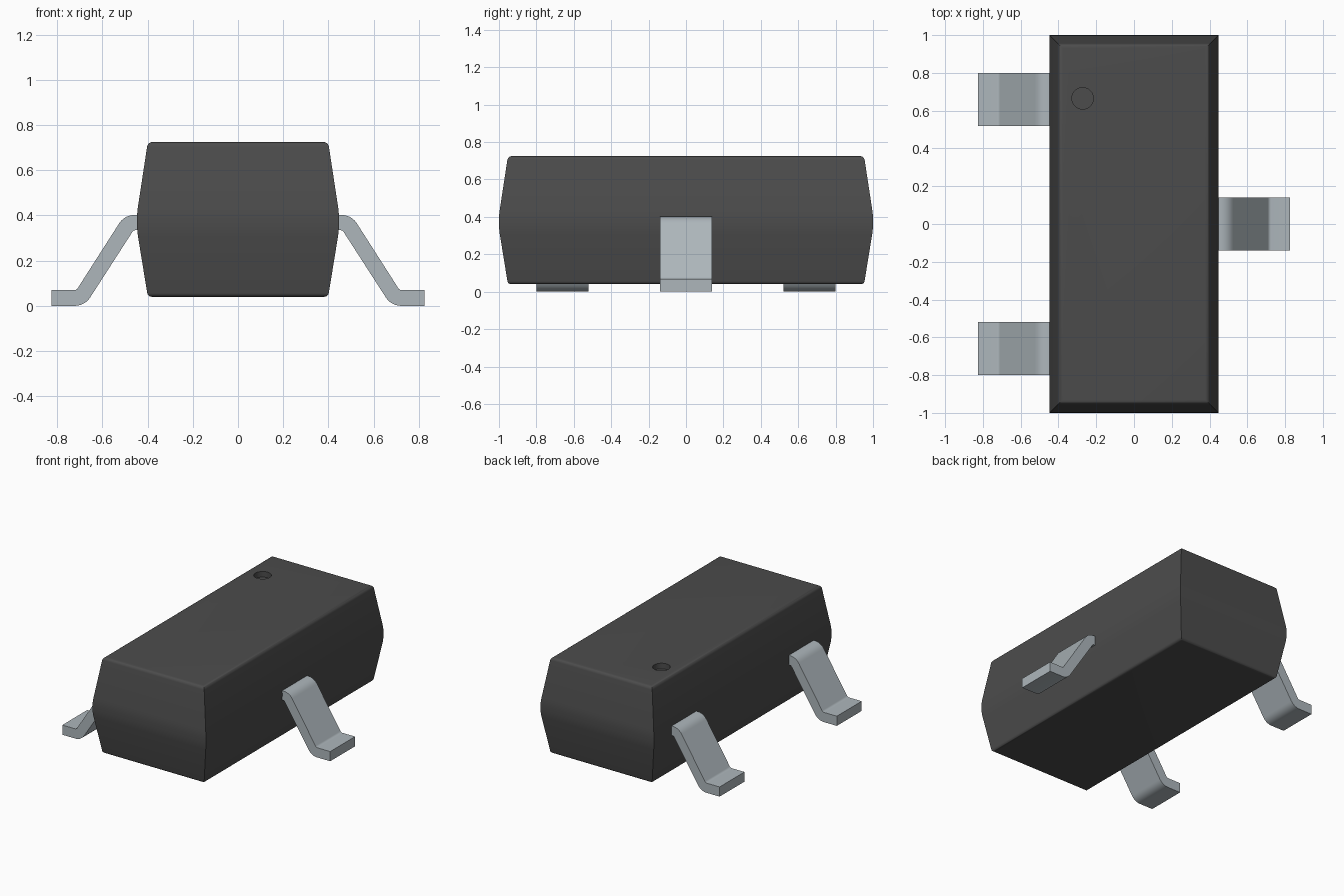
import bpy, bmesh, math
from mathutils import Vector

if "Cube" in bpy.data.objects:
    bpy.data.objects.remove(bpy.data.objects["Cube"], do_unlink=True)


def material(name, rgb, rough, metal=0.0):
    m = bpy.data.materials.new(name)
    m.use_nodes = True
    m.diffuse_color = (*rgb, 1)
    bsdf = next(n for n in m.node_tree.nodes if n.type == "BSDF_PRINCIPLED")
    bsdf.inputs["Base Color"].default_value = (*rgb, 1)
    bsdf.inputs["Roughness"].default_value = rough
    bsdf.inputs["Metallic"].default_value = metal
    return m


black_plastic = material("black_plastic", (0.072, 0.072, 0.072), 0.6)
tinned_metal = material("tinned_metal", (0.42, 0.47, 0.50), 0.4)


def rounded(corners, steps=6):
    """Replace each (a, z, radius) corner of a closed outline with an arc."""
    out = []
    for i, (a, z, r) in enumerate(corners):
        p = Vector((a, z))
        if r == 0:
            out.append(p)
            continue
        u = (Vector(corners[i - 1][:2]) - p).normalized()
        v = (Vector(corners[(i + 1) % len(corners)][:2]) - p).normalized()
        half = u.angle(v) / 2
        centre = p + (u + v).normalized() * (r / math.sin(half))
        start = p + u * (r / math.tan(half)) - centre
        end = p + v * (r / math.tan(half)) - centre
        sweep = start.angle_signed(end)
        for k in range(steps + 1):
            t = -sweep * k / steps
            c, s = math.cos(t), math.sin(t)
            out.append(centre + Vector((c * start.x - s * start.y, s * start.x + c * start.y)))
    return out


def finish(bm, name, mat):
    bmesh.ops.recalc_face_normals(bm, faces=bm.faces)
    mesh = bpy.data.meshes.new(name)
    bm.to_mesh(mesh)
    bm.free()
    obj = bpy.data.objects.new(name, mesh)
    bpy.context.collection.objects.link(obj)
    mesh.materials.append(mat)
    return obj


def activate(obj):
    bpy.ops.object.select_all(action="DESELECT")
    obj.select_set(True)
    bpy.context.view_layer.objects.active = obj


def smooth(obj):
    activate(obj)
    bpy.ops.object.shade_smooth_by_angle(angle=math.radians(30))


# Body: stacked rectangles following a side profile of (inset, height)
half_x, half_y = 0.447, 1.0
profile = rounded([(0.3, 0.04, 0), (0.048, 0.04, 0.02), (0, 0.335, 0.4),
                   (0, 0.41, 0.4), (0.048, 0.725, 0.025), (0.3, 0.725, 0)])[1:-1]
bm = bmesh.new()
rings = []
for inset, z in profile:
    x, y = half_x - inset, half_y - inset
    rings.append([bm.verts.new(c) for c in ((x, y, z), (-x, y, z), (-x, -y, z), (x, -y, z))])
for low, high in zip(rings, rings[1:]):
    for i in range(4):
        j = (i + 1) % 4
        bm.faces.new((low[i], low[j], high[j], high[i]))
bm.faces.new(rings[0])
bm.faces.new(rings[-1])
body = finish(bm, "body", black_plastic)

# Round pin marker recess in the top
bm = bmesh.new()
bmesh.ops.create_cone(bm, cap_ends=True, segments=40, radius1=0.057, radius2=0.057, depth=0.1)
bmesh.ops.translate(bm, verts=bm.verts, vec=(-0.272, 0.665, 0.735))
cutter = finish(bm, "marker_cutter", black_plastic)
cutter.hide_render = True
cut = body.modifiers.new("marker_recess", "BOOLEAN")
cut.operation = "DIFFERENCE"
cut.solver = "EXACT"
cut.object = cutter
activate(body)
bpy.ops.object.modifier_apply(modifier=cut.name)
bpy.data.objects.remove(cutter, do_unlink=True)
smooth(body)

# Leads: bent strip outline extruded across its width
outline = rounded([(0.40, 0.335, 0), (0.462, 0.335, 0.02), (0.678, 0, 0.08), (0.825, 0, 0),
                   (0.825, 0.069, 0), (0.715, 0.069, 0.02), (0.502, 0.402, 0.08), (0.40, 0.402, 0)])


def lead(name, side, y, width=0.28):
    bm = bmesh.new()
    face = bm.faces.new([bm.verts.new((side * p.x, y - width / 2, p.y)) for p in outline])
    extruded = bmesh.ops.extrude_face_region(bm, geom=[face])["geom"]
    moved = [g for g in extruded if isinstance(g, bmesh.types.BMVert)]
    bmesh.ops.translate(bm, verts=moved, vec=(0, width, 0))
    smooth(finish(bm, name, tinned_metal))


lead("left_lead", 1, 0)
lead("right_front_lead", -1, -0.66)
lead("right_back_lead", -1, 0.66)
